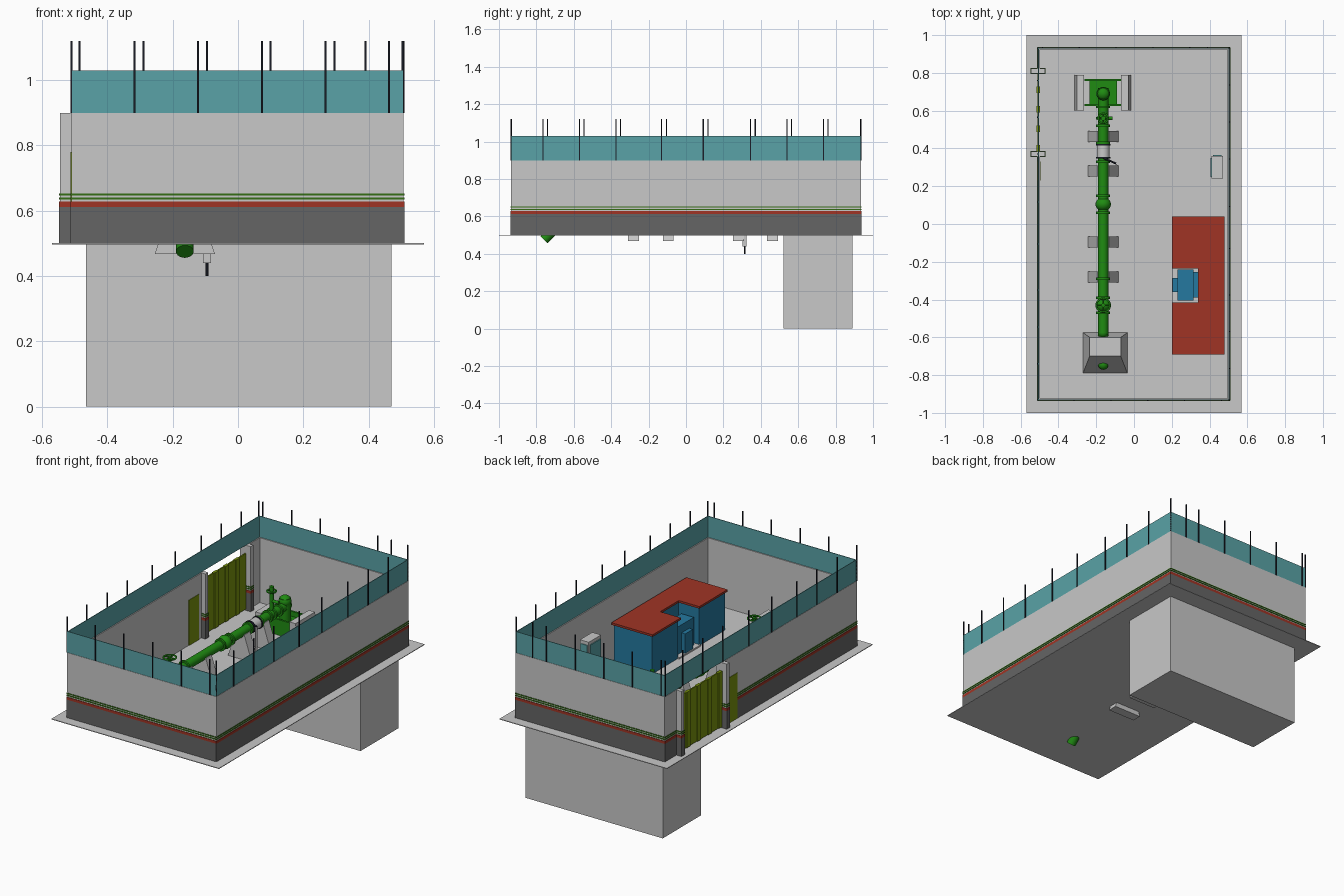
import bpy, bmesh, math
from mathutils import Vector

cube = bpy.data.objects.get("Cube")
if cube:
    bpy.data.objects.remove(cube, do_unlink=True)


def material(name, r, g, b):
    m = bpy.data.materials.new(name)
    m.use_nodes = True
    m.diffuse_color = (r, g, b, 1)
    m.node_tree.nodes["Principled BSDF"].inputs["Base Color"].default_value = (r, g, b, 1)
    return m


CONCRETE = material("light concrete", .58, .58, .58)
DARK = material("dark grey plinth", .13, .13, .13)
RED = material("brick red", .35, .034, .018)
STRIPE = material("stripe green", .034, .155, .007)
PIPE = material("pipe green", .014, .26, .006)
TEAL = material("fence teal", .10, .365, .385)
OLIVE = material("gate olive", .19, .29, .004)
BLUE = material("cladding blue", .018, .19, .35)
BLACK = material("pole black", .01, .012, .02)


def finish(name, bm, mat):
    bmesh.ops.recalc_face_normals(bm, faces=bm.faces)
    me = bpy.data.meshes.new(name)
    bm.to_mesh(me)
    bm.free()
    me.materials.append(mat)
    ob = bpy.data.objects.new(name, me)
    bpy.context.collection.objects.link(ob)
    return ob


def frustum(name, mat, low, high, z0, z1):
    """Solid between two rectangles (x0, x1, y0, y1)."""
    bm = bmesh.new()
    rings = []
    for (x0, x1, y0, y1), z in ((low, z0), (high, z1)):
        rings.append([bm.verts.new((x, y, z)) for x, y in ((x0, y0), (x1, y0), (x1, y1), (x0, y1))])
    a, b = rings
    bm.faces.new(a)
    bm.faces.new(b)
    for i in range(4):
        j = (i + 1) % 4
        bm.faces.new((a[i], a[j], b[j], b[i]))
    return finish(name, bm, mat)


def box(name, mat, x0, x1, y0, y1, z0, z1):
    return frustum(name, mat, (x0, x1, y0, y1), (x0, x1, y0, y1), z0, z1)


def prism(name, mat, outline, z0, z1):
    bm = bmesh.new()
    face = bm.faces.new([bm.verts.new((x, y, z0)) for x, y in outline])
    top = bmesh.ops.extrude_face_region(bm, geom=[face])["geom"]
    bmesh.ops.translate(bm, vec=(0, 0, z1 - z0), verts=[v for v in top if isinstance(v, bmesh.types.BMVert)])
    return finish(name, bm, mat)


def rod(name, mat, a, b, r, sides=20):
    a, b = Vector(a), Vector(b)
    bm = bmesh.new()
    bmesh.ops.create_cone(bm, cap_ends=True, segments=sides, radius1=r, radius2=r, depth=(b - a).length)
    bm.transform((b - a).to_track_quat('Z', 'Y').to_matrix().to_4x4())
    bmesh.ops.translate(bm, vec=(a + b) / 2, verts=bm.verts)
    for f in bm.faces:
        f.smooth = len(f.verts) == 4
    return finish(name, bm, mat)


def ball(name, mat, c, r, squash=1):
    bm = bmesh.new()
    bmesh.ops.create_uvsphere(bm, u_segments=20, v_segments=12, radius=r)
    for v in bm.verts:
        v.co = Vector((v.co.x, v.co.y * squash, v.co.z)) + Vector(c)
    for f in bm.faces:
        f.smooth = True
    return finish(name, bm, mat)


def wheel(name, c, r):
    bpy.ops.mesh.primitive_torus_add(location=c, major_radius=r, minor_radius=.005,
                                     major_segments=24, minor_segments=8)
    ob = bpy.context.object
    ob.name = name
    ob.data.materials.append(PIPE)
    bpy.ops.object.shade_smooth()
    for dx, dy in ((r, 0), (0, r)):
        rod(name + "_spoke", PIPE, (c[0] - dx, c[1] - dy, c[2]), (c[0] + dx, c[1] + dy, c[2]), .004, 8)


# Ground slab and the chamber below it
box("ground_slab", CONCRETE, -.57, .57, -1, 1, .497, .501)
box("underground_chamber", CONCRETE, -.465, .47, .52, .89, 0, .497)

# Perimeter walls, with painted bands on the outer faces
X0, X1, Y0, Y1, T = -.51, .507, -.935, .935, .012
BANDS = ((DARK, .501, .612), (RED, .612, .628), (STRIPE, .635, .641), (STRIPE, .647, .653))
DOOR, GATE = (.23, .33), (.37, .81)


def wall(name, x0, x1, y0, y1, side, z0=.5):
    box(name, CONCRETE, x0, x1, y0, y1, z0, .9)
    e = .003
    for mat, b0, b1 in BANDS:
        if b0 < z0:
            continue
        px, py = (x0, x1), (y0, y1)
        if side == "front":
            py = (y0 - e, y0)
        elif side == "back":
            py = (y1, y1 + e)
        elif side == "left":
            px = (x1, x1 + e)
        else:
            px = (x0 - e, x0)
        box(name + "_band", mat, *px, *py, b0, b1)


wall("front_wall", X0, X1, Y0, Y0 + T, "front")
wall("back_wall", X0, X1, Y1 - T, Y1, "back")
wall("left_wall", X1 - T, X1, Y0, Y1, "left")
for a, b in ((Y0, DOOR[0]), (DOOR[1], GATE[0]), (GATE[1], Y1)):
    wall("right_wall", X0, X0 + T, a, b, "right")
box("door_lintel", CONCRETE, X0, X0 + T, *DOOR, .78, .9)
box("side_door", OLIVE, X0 - .003, X0 + T + .003, *DOOR, .501, .78)

# Gate posts and ribbed gate
for y in GATE:
    box("gate_post", CONCRETE, -.545, -.472, y - .013, y + .013, .5, .9)
    for mat, b0, b1 in BANDS:
        box("gate_post_band", mat, -.548, -.469, y - .016, y + .016, b0, b1)
RIBS = 12
step = (GATE[1] - GATE[0] - .026) / RIBS
for i in range(RIBS):
    y = GATE[0] + .013 + i * step
    d = .004 if i % 3 else .009
    box("gate_panel", OLIVE, -.507 - d, -.507 + d, y, y + step, .508, .85)

# Teal fence on top of the walls
F = .004
box("front_fence", TEAL, X0, X1, Y0 + .002, Y0 + .002 + F, .9, 1.03)
box("back_fence", TEAL, X0, X1, Y1 - .002 - F, Y1 - .002, .9, 1.03)
box("left_fence", TEAL, X1 - .002 - F, X1 - .002, Y0, Y1, .9, 1.03)
box("right_fence", TEAL, X0 + .002, X0 + .002 + F, Y0, Y1, .9, 1.03)


def pole(x, y):
    box("fence_pole", BLACK, x - .003, x + .003, y - .003, y + .003, .9, 1.12)


for i in range(5):
    pole(-.317 + .195 * i, Y0)
    pole(-.485 + .195 * i, Y1)
pole(.39, Y1)
for x in (X0, X1 - .003):
    for y in (Y0 + .003, Y1 - .003):
        pole(x, y)
for y in (-.765, -.57, -.375, -.13, .092, .345, .54, .735):
    pole(X1, y)
    pole(X0, y + .025)


# Control building with a notched plan
def plan(m):
    x0, x1, y0, y1 = .2 + m, .48 - m, -.69 + m, .04 - m
    n0, n1, nx = -.415 - m, -.235 + m, .34 + m
    return [(x0, y0), (x1, y0), (x1, y1), (x0, y1), (x0, n1), (nx, n1), (nx, n0), (x0, n0)]


prism("building_walls", BLUE, plan(.011), .5, .737)
prism("building_roof", RED, plan(0), .737, .75)
box("porch_floor", CONCRETE, .2, .36, -.43, -.22, .5, .51)
box("generator_body", BLUE, .23, .315, -.405, -.24, .51, .68)
box("generator_back", BLUE, .315, .352, -.39, -.255, .51, .66)
box("generator_front", BLUE, .205, .23, -.36, -.285, .51, .63)

# Equipment cabinet
box("cabinet", CONCRETE, .41, .47, .24, .36, .5, .77)
box("cabinet_door", TEAL, .405, .41, .25, .35, .52, .75)
box("cabinet_side", TEAL, .418, .462, .36, .364, .52, .75)

# Pipeline on the long axis
PX, PZ, R = -.163, .66, .027
rod("main_pipe", PIPE, (PX, -.575, PZ), (PX, .72, PZ), R)
ball("pipe_bend", PIPE, (PX, -.575, PZ), R)
rod("sloping_pipe", PIPE, (PX, -.575, PZ), (PX, -.76, .475), R)
ball("pipe_outlet", PIPE, (PX, -.745, .59), R)
for y in (-.47, -.39, -.29, .06, .15, .33, .43, .52, .56, .62):
    rod("pipe_flange", PIPE, (PX, y - .006, PZ), (PX, y + .006, PZ), .037)
for y in (-.43, .105):
    ball("valve_body", PIPE, (PX, y, PZ), .041, .9)
rod("front_valve_stem", PIPE, (PX, -.43, PZ), (PX, -.43, .775), .01, 12)
wheel("front_valve_wheel", (PX, -.43, .77), .036)
rod("rear_valve_stem", PIPE, (PX, .56, PZ), (PX, .56, .83), .013, 12)
wheel("rear_valve_wheel", (PX, .56, .8), .026)
rod("rear_valve_arm", PIPE, (PX, .56, .74), (PX + .05, .56, .74), .01, 12)

# Grey meter with its probe
rod("meter_body", CONCRETE, (PX, .355, PZ), (PX, .415, PZ), .034)
for y in (.35, .42):
    rod("meter_ring", BLACK, (PX, y - .004, PZ), (PX, y + .004, PZ), .038)
rod("meter_cable", BLACK, (PX, .35, .69), (-.095, .32, .69), .005, 8)
rod("probe_post", CONCRETE, (-.095, .313, .47), (-.095, .313, .69), .006, 8)
box("probe_foot", CONCRETE, -.107, -.083, .302, .324, .44, .5)
rod("probe_tip", BLACK, (-.095, .313, .4), (-.095, .313, .44), .004, 8)

# Tapered pipe supports reaching through the slab
for y in (-.28, -.095, .28, .463):
    frustum("pipe_support", CONCRETE, (PX - .092, PX + .092, y - .029, y + .029),
            (PX - .03, PX + .03, y - .029, y + .029), .468, .655)

# Front anchor block, rear elbow and its housing
frustum("anchor_block", CONCRETE, (-.27, -.035, -.79, -.575), (-.235, -.07, -.7, -.6), .5, .695)
rod("rear_riser", PIPE, (PX, .69, .51), (PX, .69, .71), .032)
ball("rear_elbow", PIPE, (PX, .69, .69), .036)
box("rear_base", PIPE, -.235, -.09, .63, .765, .5, .57)
for y in (.63, .762):
    box("rear_rail", PIPE, -.262, -.07, y - .006, y + .006, .54, .6)
for inner, outer in ((-.265, -.315), (-.07, -.015)):
    lean = (outer - inner) * .75
    lo, hi = sorted((inner, outer)), sorted((inner, inner + lean))
    frustum("side_block", CONCRETE, (*lo, .6, .79), (*hi, .6, .79), .5, .62)
